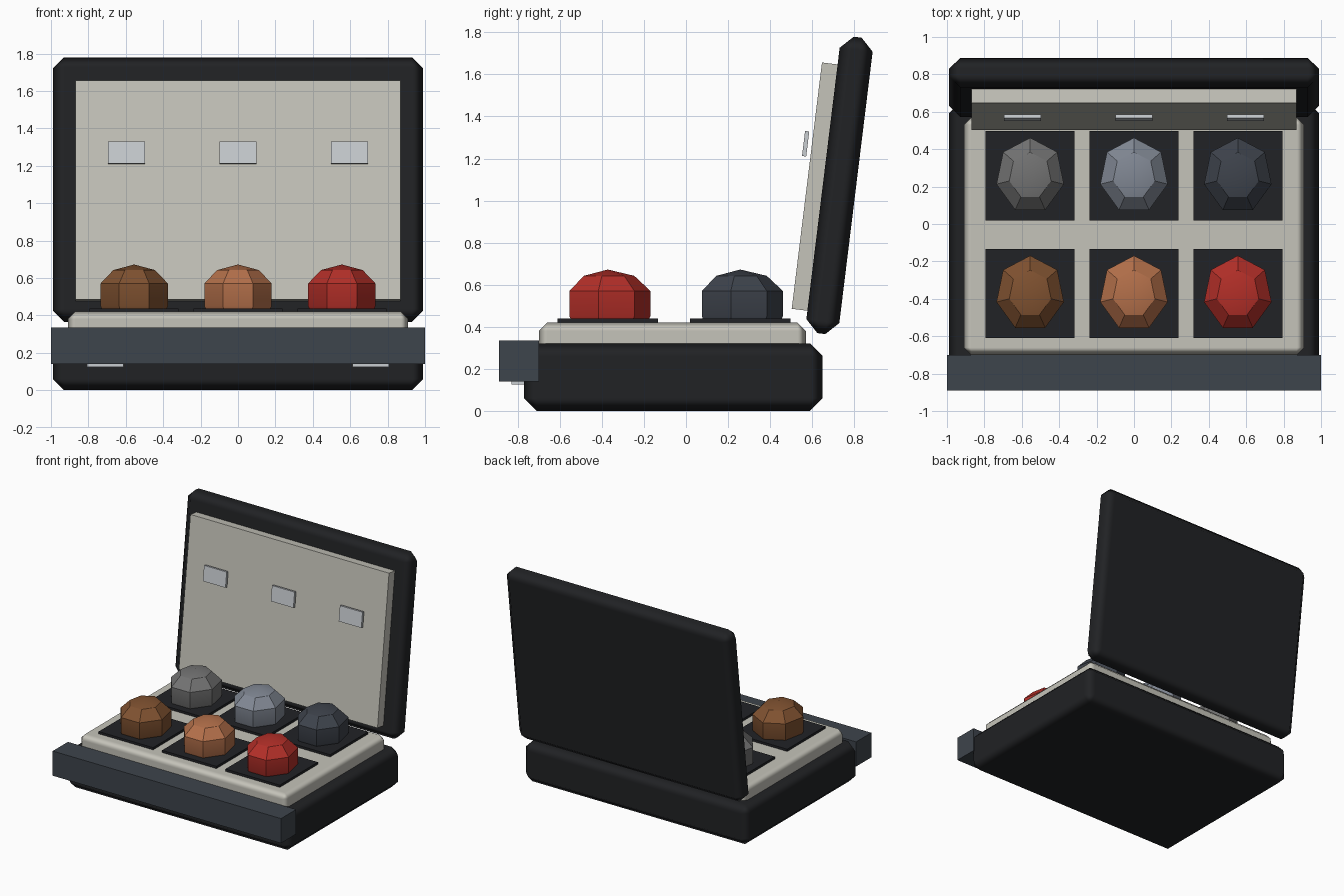
import bpy, bmesh
from math import sin, cos, pi, radians
from mathutils import Matrix, Vector

if "Cube" in bpy.data.objects:
    bpy.data.objects.remove(bpy.data.objects["Cube"])


def material(name, rgb):
    m = bpy.data.materials.new(name)
    m.diffuse_color = (*rgb, 1)
    m.use_nodes = True
    m.node_tree.nodes["Principled BSDF"].inputs["Base Color"].default_value = m.diffuse_color
    return m


CASE = material("case_black", (.015, .016, .018))
CREAM = material("lining_cream", (.56, .55, .49))
BAR = material("slate_metal", (.048, .058, .072))
CLIP = material("bright_metal", (.58, .61, .64))
PAD = material("pad_black", (.015, .016, .019))


def add(name, bm, mat):
    me = bpy.data.meshes.new(name)
    bmesh.ops.recalc_face_normals(bm, faces=bm.faces)
    bm.to_mesh(me)
    bm.free()
    me.materials.append(mat)
    ob = bpy.data.objects.new(name, me)
    bpy.context.collection.objects.link(ob)
    return ob


def box(name, lo, hi, mat, bevel=0, frame=Matrix()):
    """Box between two corners, optionally chamfered and placed in a tilted frame."""
    lo, hi = Vector(lo), Vector(hi)
    bm = bmesh.new()
    bmesh.ops.create_cube(bm, size=1, matrix=Matrix.Translation((lo + hi) / 2) @ Matrix.Diagonal((*(hi - lo), 1)))
    ob = add(name, bm, mat)
    ob.matrix_world = frame
    if bevel:
        ob.data.polygons.foreach_set("use_smooth", [True] * len(ob.data.polygons))
        mod = ob.modifiers.new("chamfer", 'BEVEL')
        mod.width, mod.segments, mod.harden_normals = bevel, 1, True
    return ob


# Case base and lining tray
box("case_base", (-.99, -.77, 0), (.99, .65, .32), CASE, .06)
box("lining_tray", (-.91, -.70, .25), (.91, .57, .42), CREAM, .04)

# Front bar with two latch tabs under it
box("front_bar", (-1, -.89, .14), (1, -.70, .335), BAR)
for s in (-1, 1):
    box("latch_tab", (s * .71 - .098, -.83, .125), (s * .71 + .098, -.75, .20), CLIP)

# Open lid, leaning back, with lining panel and clips
lid = Matrix.Translation((0, .73, 1.072)) @ Matrix.Rotation(radians(-7), 4, 'X')
box("lid", (-.99, -.079, -.71), (.99, .079, .71), CASE, .06, lid)
box("lid_lining", (-.87, -.154, -.61), (.87, -.06, .57), CREAM, 0, lid)
for x in (-.595, 0, .595):
    box("lid_clip", (x - .099, -.194, .117), (x + .099, -.174, .237), CLIP, 0, lid)


# Seven-sided domed stones
def stone(name, x, y, mat):
    bm = bmesh.new()
    rings = []
    for r, z in ((.95, .43), (1, .45), (1, .57), (.62, .642)):
        rings.append([bm.verts.new((x + .185 * r * cos(pi / 2 + k * 2 * pi / 7),
                                    y + .203 * r * sin(pi / 2 + k * 2 * pi / 7), z)) for k in range(7)])
    top = bm.verts.new((x, y, .672))
    for a, b in zip(rings, rings[1:]):
        for k in range(7):
            bm.faces.new((a[k - 1], a[k], b[k], b[k - 1]))
    for k in range(7):
        bm.faces.new((rings[-1][k - 1], rings[-1][k], top))
    bm.faces.new(rings[0])
    ob = add(name, bm, mat)
    bpy.ops.object.select_all(action='DESELECT')
    bpy.context.view_layer.objects.active = ob
    ob.select_set(True)
    bpy.ops.object.shade_smooth_by_angle(angle=radians(30))


# Two rows of three pads, each with a stone
rows = {
    -.372: (("brown", (.216, .084, .03)), ("copper", (.456, .162, .069)), ("red", (.45, .028, .021))),
    .258: (("grey", (.17, .17, .17)), ("silver", (.22, .246, .296)), ("slate", (.048, .056, .072))),
}
for y, stones in rows.items():
    for x, (label, rgb) in zip((-.555, 0, .555), stones):
        box(label + "_pad", (x - .238, y - .238, .40), (x + .238, y + .238, .438), PAD)
        stone(label + "_stone", x, y, material(label, rgb))
